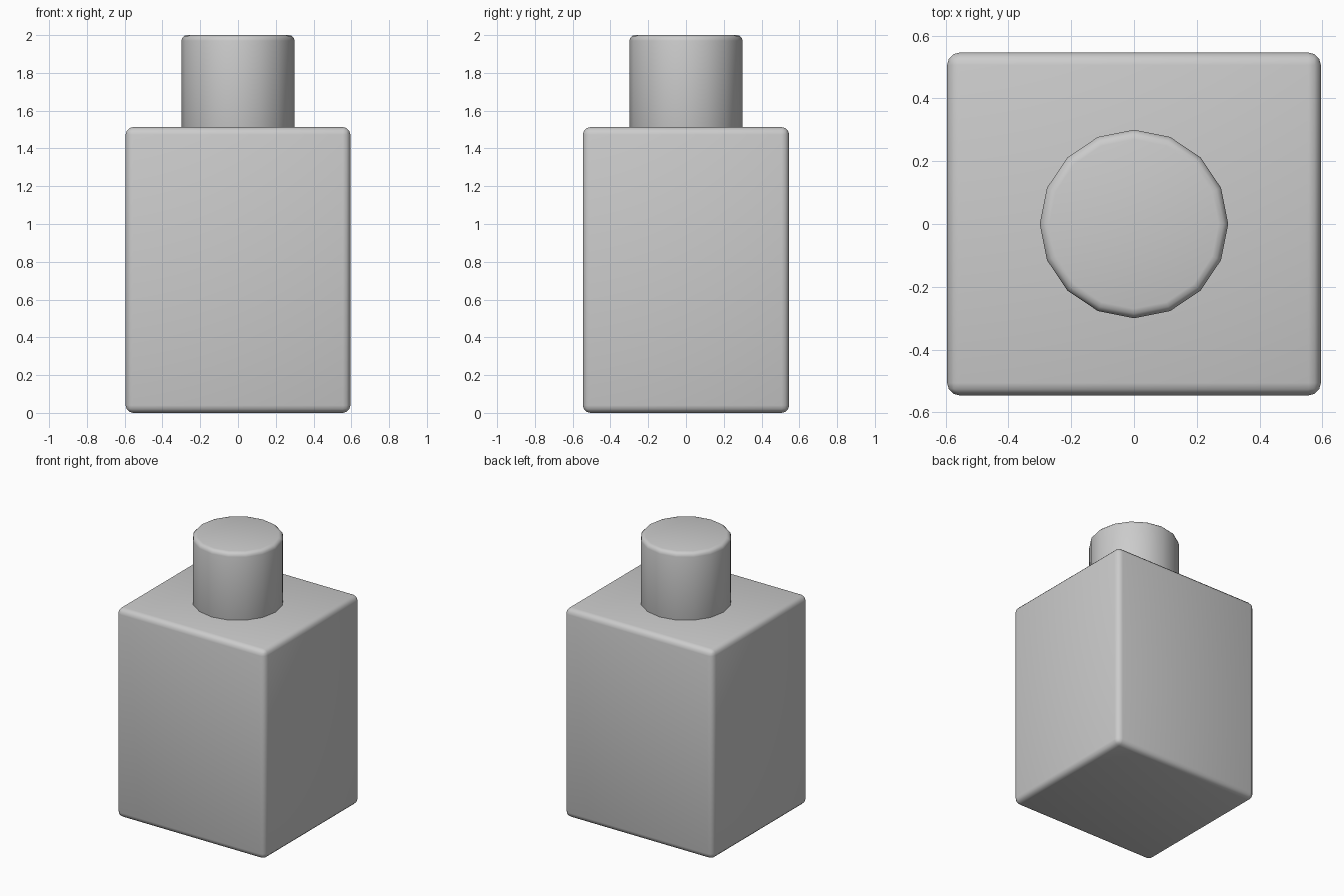
import bpy

if "Cube" in bpy.data.objects:
    bpy.data.objects.remove(bpy.data.objects["Cube"])


def finish(obj, name, width, segments):
    """Name a part, round its sharp edges and shade it smooth."""
    obj.name = name
    bpy.ops.object.transform_apply(location=False, rotation=False, scale=True)
    bevel = obj.modifiers.new("rounded_edges", 'BEVEL')
    bevel.width = width
    bevel.segments = segments
    bevel.limit_method = 'ANGLE'
    bevel.angle_limit = 0.7
    bpy.ops.object.shade_smooth()
    return obj


# Rectangular bottle body
BODY_TOP = 1.513
bpy.ops.mesh.primitive_cube_add(size=1, location=(0, 0, BODY_TOP / 2))
body = bpy.context.object
body.scale = (1.19, 1.092, BODY_TOP)
finish(body, "bottle_body", 0.04, 3)

# Sixteen-sided cap, set slightly into the body
CAP_BOTTOM, CAP_TOP = 1.475, 2.0
bpy.ops.mesh.primitive_cylinder_add(
    vertices=16, radius=0.3, depth=CAP_TOP - CAP_BOTTOM,
    location=(0, 0, (CAP_TOP + CAP_BOTTOM) / 2))
finish(bpy.context.object, "bottle_cap", 0.03, 3)
